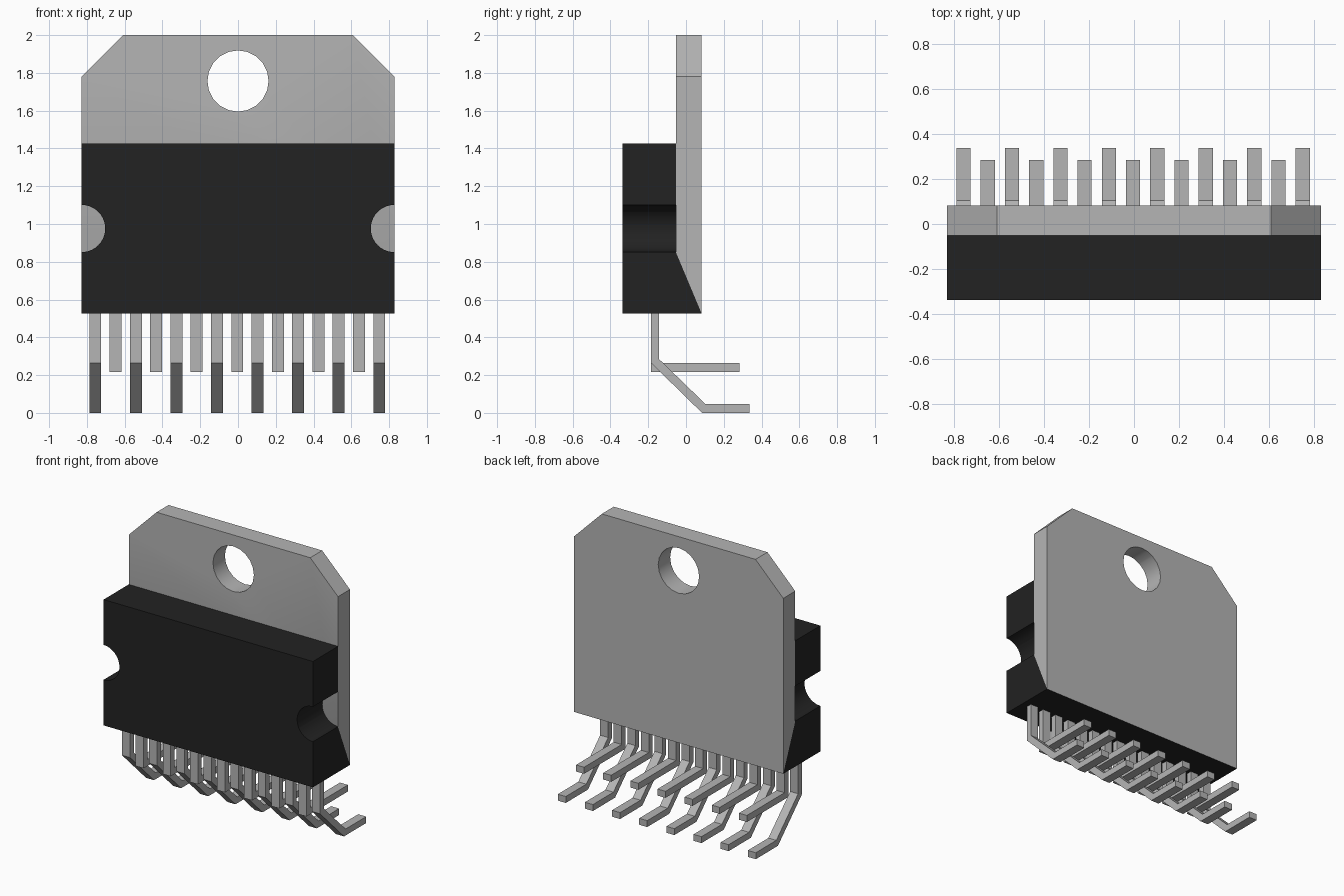
import bpy
import bmesh
import math
from mathutils import Vector

if "Cube" in bpy.data.objects:
    bpy.data.objects.remove(bpy.data.objects["Cube"], do_unlink=True)


def make_material(name, rgb):
    mat = bpy.data.materials.new(name)
    mat.use_nodes = True
    color = (*rgb, 1.0)
    mat.diffuse_color = color
    mat.node_tree.nodes["Principled BSDF"].inputs["Base Color"].default_value = color
    return mat


METAL = make_material("grey metal", (0.46, 0.46, 0.46))
PLASTIC = make_material("black plastic", (0.016, 0.016, 0.016))

HALF = 0.828            # half width of the body
FRONT, JOIN, BACK = -0.336, -0.052, 0.083
BASE, SLOPE, BODY_TOP = 0.525, 0.847, 1.425


def prism(name, profile, x0, x1, mat):
    """Extrude a (y, z) profile along x."""
    bm = bmesh.new()
    face = bm.faces.new([bm.verts.new((x0, y, z)) for y, z in profile])
    ext = bmesh.ops.extrude_face_region(bm, geom=[face])
    moved = [v for v in ext["geom"] if isinstance(v, bmesh.types.BMVert)]
    bmesh.ops.translate(bm, verts=moved, vec=(x1 - x0, 0, 0))
    bmesh.ops.recalc_face_normals(bm, faces=bm.faces)
    mesh = bpy.data.meshes.new(name)
    bm.to_mesh(mesh)
    bm.free()
    mesh.materials.append(mat)
    obj = bpy.data.objects.new(name, mesh)
    bpy.context.collection.objects.link(obj)
    return obj


def drill(obj, x, z, radius, sides):
    """Cut a round hole along y, then smooth its wall."""
    bpy.ops.mesh.primitive_cylinder_add(vertices=sides, radius=radius, depth=2,
                                        location=(x, 0, z),
                                        rotation=(math.pi / 2, 0, 0))
    cutter = bpy.context.object
    cutter.hide_render = True
    cutter.data.materials.append(obj.data.materials[0])
    mod = obj.modifiers.new("hole", 'BOOLEAN')
    mod.operation, mod.solver, mod.object = 'DIFFERENCE', 'EXACT', cutter
    graph = bpy.context.evaluated_depsgraph_get()
    mesh = bpy.data.meshes.new_from_object(obj.evaluated_get(graph))
    obj.modifiers.clear()
    obj.data = mesh
    bpy.data.objects.remove(cutter, do_unlink=True)
    bpy.ops.object.select_all(action='DESELECT')
    obj.select_set(True)
    bpy.context.view_layer.objects.active = obj
    bpy.ops.object.shade_smooth_by_angle(angle=math.radians(30))


# Metal mounting tab: slopes to an edge at the bottom, clipped top corners
tab = prism("mounting_tab",
            [(BACK, BASE), (JOIN, SLOPE), (JOIN, 2), (BACK, 2)],
            -HALF, HALF, METAL)
bm = bmesh.new()
bm.from_mesh(tab.data)
for side in (-1, 1):
    cut = bmesh.ops.bisect_plane(
        bm, geom=bm.verts[:] + bm.edges[:] + bm.faces[:],
        plane_co=(side * HALF, 0, 1.78),
        plane_no=Vector((side * 0.22, 0, 0.22)), clear_outer=True)
    rim = [e for e in cut["geom_cut"] if isinstance(e, bmesh.types.BMEdge)]
    bmesh.ops.holes_fill(bm, edges=rim)
bmesh.ops.recalc_face_normals(bm, faces=bm.faces)
bm.to_mesh(tab.data)
bm.free()
drill(tab, 0, 1.757, 0.162, 20)

# Plastic body with a half-round notch in each side
body = prism("plastic_body",
             [(FRONT, BASE), (BACK, BASE), (JOIN, SLOPE),
              (JOIN, BODY_TOP), (FRONT, BODY_TOP)],
             -HALF, HALF, PLASTIC)
for side in (-1, 1):
    drill(body, side * HALF, 0.976, 0.125, 40)

# Leads: long bent ones alternate with short right-angled ones
TOP = BASE + 0.01
LONG = [(-0.186, TOP), (-0.186, 0.265), (0.085, 0), (0.336, 0),
        (0.336, 0.046), (0.104, 0.046), (-0.143, 0.285), (-0.143, TOP)]
SHORT = [(-0.186, TOP), (-0.186, 0.217), (0.283, 0.217),
         (0.283, 0.264), (-0.143, 0.264), (-0.143, TOP)]
for i in range(15):
    x = (i - 7) * 0.1074 - 0.004
    kind, profile = ("short", SHORT) if i % 2 else ("long", LONG)
    prism(f"{kind}_lead_{i + 1}", profile, x - 0.0315, x + 0.0315, METAL)
